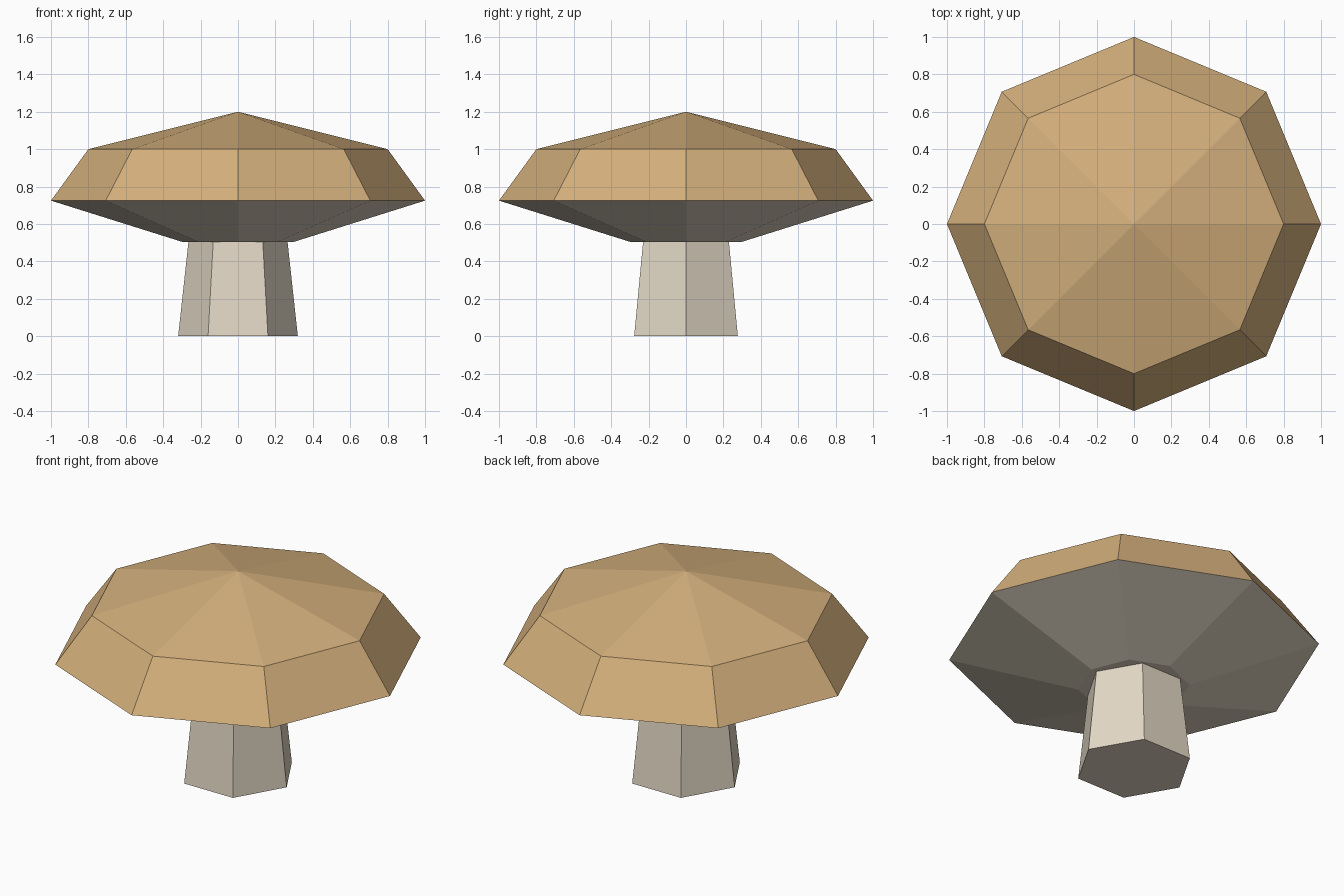
import bpy
import bmesh
from math import cos, sin, tau

default = bpy.data.objects.get("Cube")
if default:
    bpy.data.objects.remove(default, do_unlink=True)


def make_material(name, rgb):
    mat = bpy.data.materials.new(name)
    mat.use_nodes = True
    color = (*rgb, 1.0)
    mat.diffuse_color = color
    mat.node_tree.nodes["Principled BSDF"].inputs["Base Color"].default_value = color
    return mat


def make_lathe(name, sides, profile, materials):
    """Faceted solid from (radius, height) pairs, bottom to top; radius 0 is a tip."""
    bm = bmesh.new()
    rings = []
    for radius, z in profile:
        count = sides if radius > 0 else 1
        rings.append([bm.verts.new((radius * cos(tau * i / sides),
                                    radius * sin(tau * i / sides), z))
                      for i in range(count)])
    for low, high in zip(rings, rings[1:]):
        for i in range(sides):
            j = (i + 1) % sides
            if len(high) == 1:
                bm.faces.new((low[i], low[j], high[0]))
            else:
                bm.faces.new((low[i], low[j], high[j], high[i]))
    bm.faces.new(rings[0][::-1])
    if len(rings[-1]) > 1:
        bm.faces.new(rings[-1])
    bm.normal_update()

    mesh = bpy.data.meshes.new(name)
    for mat in materials:
        mesh.materials.append(mat)
    # Downward faces take the last material
    for face in bm.faces:
        face.material_index = len(materials) - 1 if face.normal.z < 0 else 0
    bm.to_mesh(mesh)
    bm.free()
    obj = bpy.data.objects.new(name, mesh)
    bpy.context.collection.objects.link(obj)
    return obj


tan = make_material("tan cap", (0.658, 0.434, 0.202))
cream = make_material("cream stem and gills", (0.76, 0.685, 0.558))

# Eight-sided cap: flat base, cream underside, sloped rim, shallow peak
make_lathe("cap", 8, [(0.30, 0.505), (1.0, 0.725), (0.8, 1.0), (0.0, 1.2)], [tan, cream])

# Six-sided tapered stem, sunk slightly into the cap
make_lathe("stem", 6, [(0.32, 0.0), (0.26, 0.55)], [cream])
